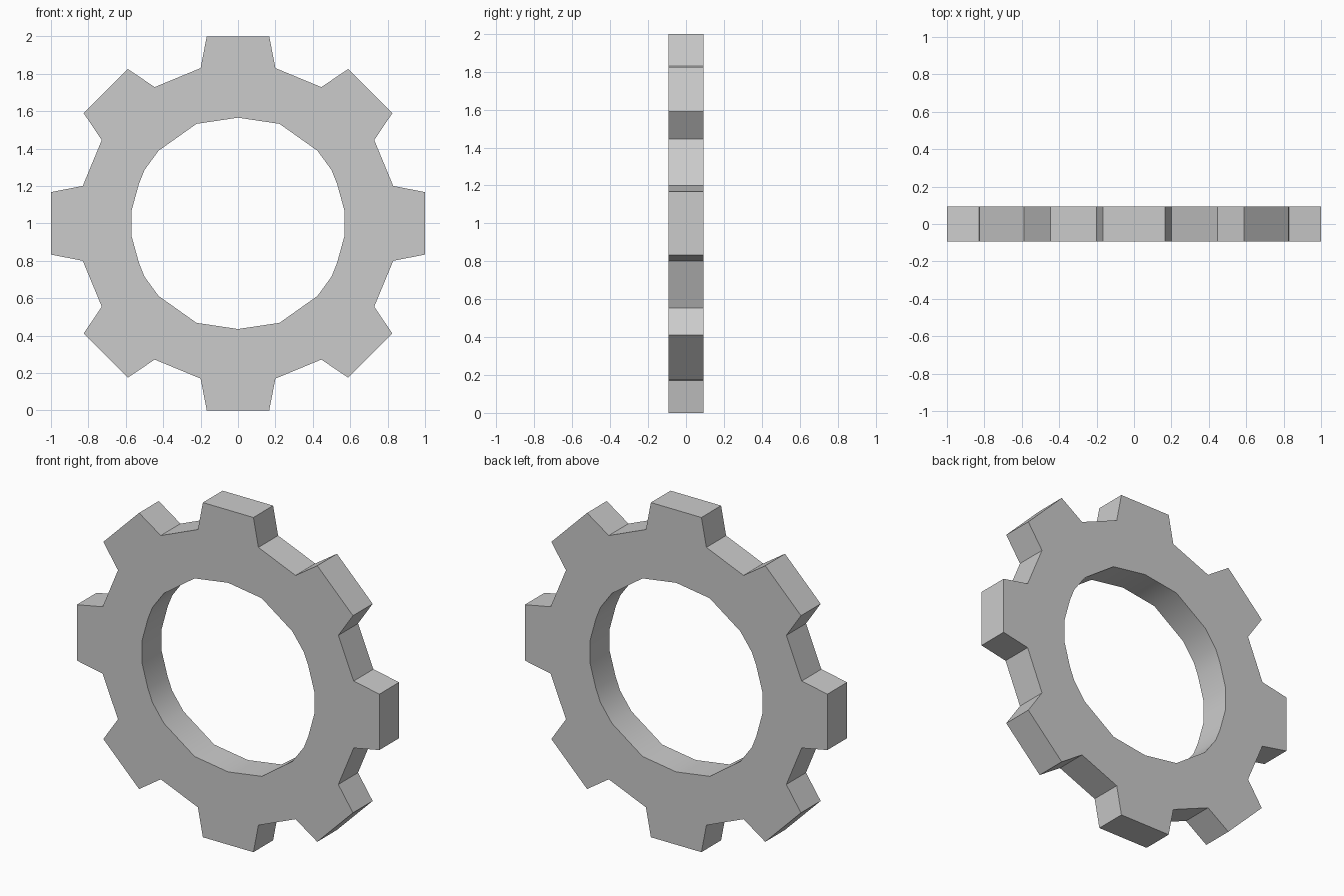
import bpy, bmesh, math
from mathutils import Vector, Matrix

if "Cube" in bpy.data.objects:
    bpy.data.objects.remove(bpy.data.objects["Cube"])

HALF_DEPTH = 0.093
CENTRE_Z = 1.0

# One tooth, pointing up, repeated eight times clockwise
tooth = [(-0.20, 0.83), (-0.167, 1.0), (0.167, 1.0), (0.20, 0.83)]
outer = []
for i in range(8):
    turn = Matrix.Rotation(-i * math.pi / 4, 2)
    outer += [turn @ Vector(p) for p in tooth]

# Quarter of the centre hole, mirrored on both axes
quarter = [(0.222, 0.532), (0.425, 0.388), (0.50, 0.285), (0.53, 0.21), (0.57, 0.065)]
right = [(0, 0.565)] + quarter + [(x, -z) for x, z in reversed(quarter)] + [(0, -0.565)]
hole = right + [(-x, z) for x, z in reversed(right[1:-1])]

bm = bmesh.new()


def add_loop(points):
    verts = [bm.verts.new((x, -HALF_DEPTH, z + CENTRE_Z)) for x, z in points]
    return [bm.edges.new((verts[i - 1], verts[i])) for i in range(len(verts))]


# Fill the ring face, then extrude it through the depth
edges = add_loop(outer) + add_loop(hole)
bmesh.ops.triangle_fill(bm, use_beauty=True, use_dissolve=False, edges=edges)
result = bmesh.ops.extrude_face_region(bm, geom=bm.faces[:], use_keep_orig=True)
moved = [g for g in result["geom"] if isinstance(g, bmesh.types.BMVert)]
bmesh.ops.translate(bm, vec=(0, 2 * HALF_DEPTH, 0), verts=moved)
bmesh.ops.recalc_face_normals(bm, faces=bm.faces[:])

mesh = bpy.data.meshes.new("gear_ring")
bm.to_mesh(mesh)
bm.free()
gear = bpy.data.objects.new("gear_ring", mesh)
bpy.context.collection.objects.link(gear)

# Smooth the hole wall, keep the teeth crisp
bpy.context.view_layer.objects.active = gear
gear.select_set(True)
bpy.ops.object.shade_smooth_by_angle(angle=math.radians(30))
